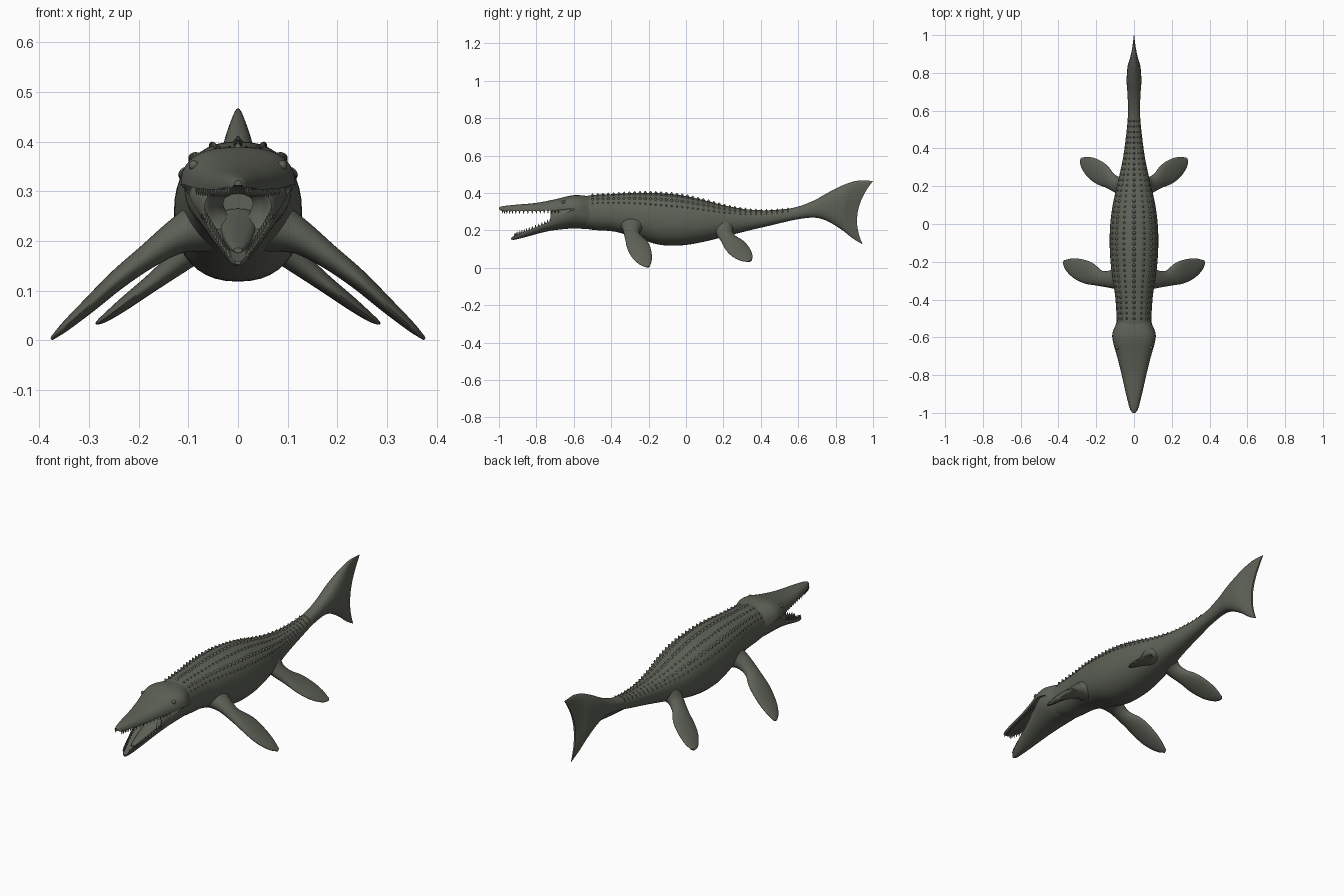
import bpy, bmesh, math
from mathutils import Vector, Matrix

if "Cube" in bpy.data.objects:
    bpy.data.objects.remove(bpy.data.objects["Cube"], do_unlink=True)

COLOR = (0.11, 0.12, 0.093, 1)
skin = bpy.data.materials.new("dark olive hide")
skin.use_nodes = True
skin.diffuse_color = COLOR
bsdf = skin.node_tree.nodes["Principled BSDF"]
bsdf.inputs["Base Color"].default_value = COLOR
bsdf.inputs["Roughness"].default_value = 0.8


def finish(name, bm, angle=50):
    bmesh.ops.recalc_face_normals(bm, faces=bm.faces)
    mesh = bpy.data.meshes.new(name)
    bm.to_mesh(mesh)
    bm.free()
    mesh.materials.append(skin)
    ob = bpy.data.objects.new(name, mesh)
    bpy.context.collection.objects.link(ob)
    bpy.ops.object.select_all(action='DESELECT')
    ob.select_set(True)
    bpy.context.view_layer.objects.active = ob
    bpy.ops.object.shade_smooth_by_angle(angle=math.radians(angle))
    return ob


def spline(rows, u):
    """Smooth interpolation through rows, u from 0 to len(rows) - 1."""
    i = min(int(u), len(rows) - 2)
    t = u - i
    p = [rows[max(0, min(len(rows) - 1, i + k))] for k in (-1, 0, 1, 2)]
    return [b + t / 2 * (c - a + t * (2 * a - 5 * b + 4 * c - d + t * (3 * (b - c) + d - a)))
            for a, b, c, d in zip(*p)]


def power(v, e):
    return math.copysign(abs(v) ** e, v)


# Cross-sections: angle -> (sideways, vertical), both from -1 to 1
def oval(a):
    return power(math.cos(a), 0.88), power(math.sin(a), 0.88)


def dome(a):
    c, s = math.cos(a), math.sin(a)
    if s > 0:
        return power(c, 0.75), -1 + 2 * s ** 0.85
    return c, -1 + 0.5 * abs(s)


def trough(a):
    c, s = math.cos(a), math.sin(a)
    return c, (1 - 2 * abs(s) ** 0.9 if s < 0 else 1 - 1.1 * s ** 0.6)


def section_point(row, angle, shape):
    yt, zt, yb, zb, w, bow = row
    s, t = shape(angle)
    k = (t + 1) / 2
    return Vector((w * s, yb + (yt - yb) * k - bow * (1 - t * t), zb + (zt - zb) * k))


def skin_rings(bm, rings):
    loops = [[bm.verts.new(p) for p in r] for r in rings]
    n = len(loops[0])
    for a, b in zip(loops, loops[1:]):
        for i in range(n):
            j = (i + 1) % n
            bm.faces.new((a[i], a[j], b[j], b[i]))
    # end caps run across the ring, so that hollow ends stay clean
    for r in (loops[0], loops[-1]):
        bm.faces.new((r[0], r[1], r[-1]))
        for i in range(1, n // 2 - 1):
            bm.faces.new((r[i], r[i + 1], r[n - i - 1], r[n - i]))
        bm.faces.new((r[n // 2 - 1], r[n // 2], r[n // 2 + 1]))


def loft(name, rows, shape, n=40, steps=6):
    bm = bmesh.new()
    angles = [math.tau * i / n - math.pi / 2 for i in range(n)]
    count = (len(rows) - 1) * steps
    rings = []
    for k in range(count + 1):
        row = spline(rows, k / steps)
        rings.append([section_point(row, a, shape) for a in angles])
    skin_rings(bm, rings)
    return finish(name, bm)


def upright(rows):
    """Rows of y, top, bottom, half width as vertical sections."""
    return [(y, t, y, b, w, 0) for y, t, b, w in rows]


# Body, running into the tail fluke
body = upright([
    (-.62, .37, .225, .09), (-.5, .388, .203, .092), (-.38, .394, .193, .1),
    (-.26, .4, .158, .118), (-.14, .398, .123, .128), (-.02, .386, .12, .127),
    (.1, .36, .14, .113), (.22, .33, .17, .086), (.34, .311, .2, .06),
    (.46, .308, .228, .043), (.58, .322, .256, .032), (.68, .358, .268, .034)])
body += [(.76, .402, .75, .252, .039, 0), (.84, .442, .83, .205, .034, 0),
         (.92, .466, .89, .158, .02, .03), (1, .464, .945, .125, .005, .055)]
loft("body_and_tail", body, oval)

# Head
skull = upright([
    (-1, .322, .312, .007), (-.98, .329, .304, .02), (-.91, .337, .303, .04),
    (-.8, .347, .304, .065), (-.7, .366, .307, .09), (-.62, .385, .314, .112),
    (-.57, .388, .308, .112), (-.5, .38, .29, .08)])
loft("skull_and_upper_jaw", skull, dome)
jaw = upright([
    (-.935, .16, .152, .006), (-.915, .172, .15, .02), (-.85, .198, .166, .041),
    (-.75, .238, .193, .068), (-.67, .277, .205, .09), (-.6, .31, .21, .108),
    (-.53, .3, .208, .096), (-.46, .285, .215, .07)])
loft("lower_jaw", jaw, trough)
cheeks = upright([
    (-.64, .295, .255, .03), (-.69, .305, .245, .045), (-.725, .312, .215, .068),
    (-.68, .322, .225, .084), (-.61, .335, .24, .1), (-.54, .33, .25, .085)])
loft("cheeks_and_throat", cheeks, oval, 32, 4)
tongue = upright([(-.87, .186, .176, .008), (-.82, .205, .18, .022),
                  (-.74, .232, .2, .034), (-.65, .265, .22, .04)])
loft("tongue", tongue, oval, 20, 4)

# Eyes under the brow
for side, label in ((1, "left"), (-1, "right")):
    bm = bmesh.new()
    bmesh.ops.create_uvsphere(bm, u_segments=16, v_segments=10, radius=.01,
                              matrix=Matrix.Translation((side * .089, -.655, .352)))
    finish(label + "_eye", bm)


def add_spike(bm, base, direction, radius, height, sides):
    turn = Vector(direction).to_track_quat('Z', 'Y').to_matrix().to_4x4()
    place = Matrix.Translation(base) @ turn @ Matrix.Translation((0, 0, height / 2))
    bmesh.ops.create_cone(bm, cap_ends=True, segments=sides, radius1=radius,
                          radius2=radius * .15, depth=height, matrix=place)


# Teeth along both jaws
def teeth(name, rows, up, first, last, count=17):
    bm = bmesh.new()
    for k in range(count):
        yt, zt, yb, zb, w, _ = spline(rows, first + (last - first) * k / (count - 1))
        z = zt - .004 if up > 0 else zb + .004
        for side in (1, -1):
            add_spike(bm, (side * w * .88, yt, z), (0, 0, up), .0055, .019, 6)
    finish(name, bm)


teeth("upper_teeth", skull, -1, 1, 4.2)
teeth("lower_teeth", jaw, 1, 1, 3.6)

# Rows of bony bumps along the back
bm = bmesh.new()
for lean, size in ((0, 1.1), (.38, .8), (.75, 1), (1.05, .7)):
    for k in range(38):
        row = spline(body, 1 + k * .235)
        for side in ((1, -1) if lean else (1,)):
            a = math.pi / 2 - side * lean
            p = section_point(row, a, oval)
            near = section_point(row, a + .05, oval) - section_point(row, a - .05, oval)
            out = Vector((near.z, 0, -near.x)).normalized()
            r = size * (.005 + .05 * row[4])
            add_spike(bm, p - out * .004, out, r, .004 + r * .85, 8)
finish("back_bumps", bm, 70)


# Flippers: rows of x, y, z, half chord, half thickness
def flipper(name, rows, side, n=24, steps=6):
    bm = bmesh.new()
    rings = []
    last = len(rows) - 1
    for k in range(last * steps + 1):
        u = k / steps
        x, y, z, chord, thick = spline(rows, u)
        ahead = Vector(spline(rows, min(last, u + .1))[:3])
        along = (ahead - Vector(spline(rows, max(0, u - .1))[:3])).normalized()
        across = Vector((0, 1, 0))
        across = (across - along * across.dot(along)).normalized()
        normal = along.cross(across)
        ring = []
        for i in range(n):
            a = math.tau * i / n
            p = Vector((x, y, z)) + across * chord * math.cos(a) + normal * thick * math.sin(a)
            ring.append((p.x * side, p.y, p.z))
        rings.append(ring)
    skin_rings(bm, rings)
    finish(name, bm)


front = [(.07, -.285, .23, .07, .055), (.125, -.292, .207, .047, .035),
         (.18, -.287, .17, .042, .025), (.24, -.26, .124, .06, .02),
         (.3, -.238, .07, .056, .015), (.345, -.218, .03, .037, .01),
         (.373, -.201, .005, .01, .004)]
rear = [(.045, .2, .225, .06, .05), (.085, .206, .188, .044, .032),
        (.125, .228, .154, .044, .024), (.17, .262, .118, .06, .018),
        (.22, .295, .08, .057, .014), (.26, .325, .05, .037, .009),
        (.281, .344, .036, .01, .004)]
for side, label in ((1, "left"), (-1, "right")):
    flipper(label + "_front_flipper", front, side)
    flipper(label + "_rear_flipper", rear, side)
